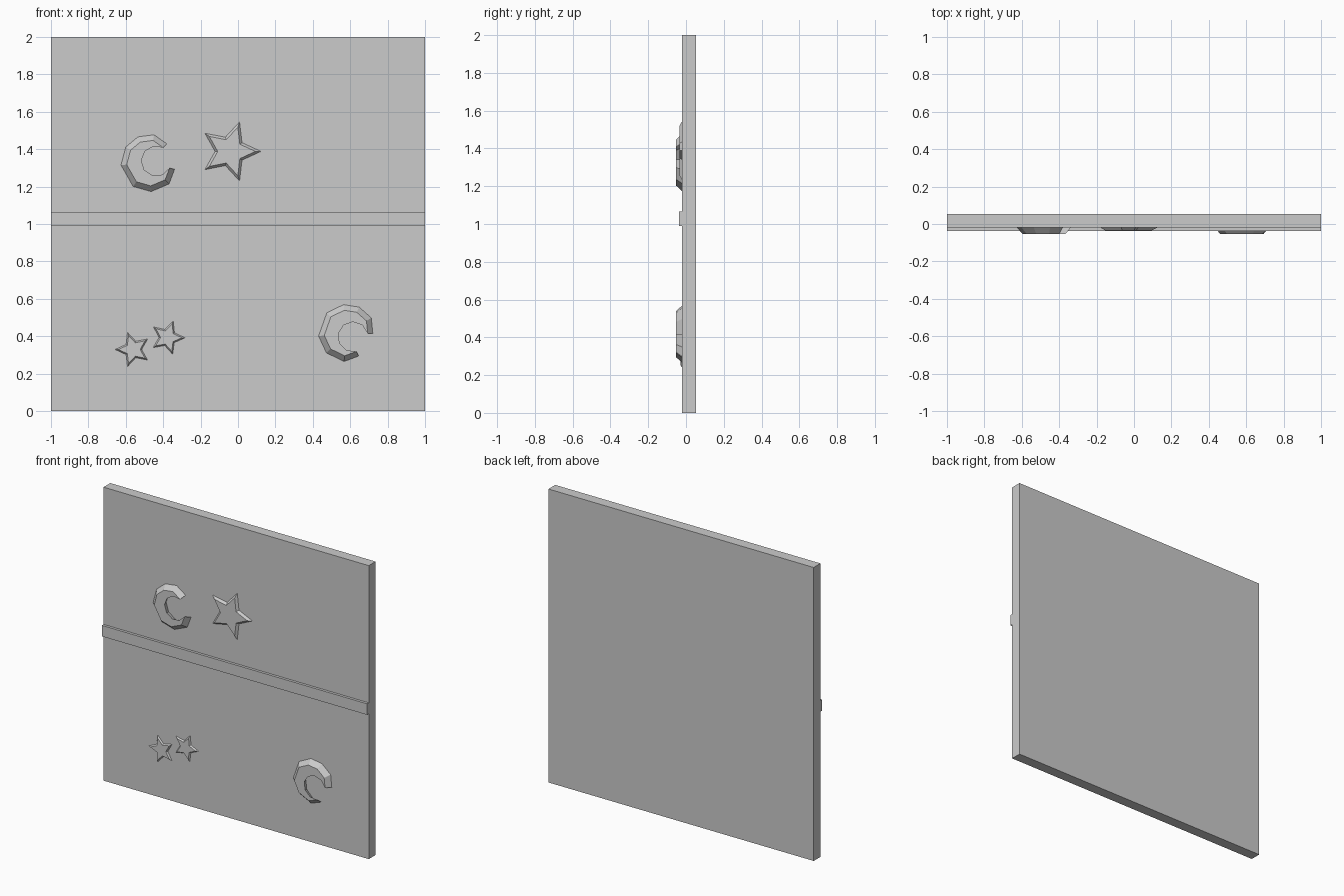
import bpy, bmesh
from math import cos, sin, radians, pi

if "Cube" in bpy.data.objects:
    bpy.data.objects.remove(bpy.data.objects["Cube"])

WALL_FRONT, WALL_BACK = -0.02, 0.053


def finish(name, bm):
    bmesh.ops.recalc_face_normals(bm, faces=bm.faces)
    me = bpy.data.meshes.new(name)
    bm.to_mesh(me)
    bm.free()
    ob = bpy.data.objects.new(name, me)
    bpy.context.collection.objects.link(ob)
    return ob


def box(name, x, y, z):
    bm = bmesh.new()
    for v in bmesh.ops.create_cube(bm, size=1)["verts"]:
        v.co = [a + (c + 0.5) * (b - a) for c, (a, b) in zip(v.co, (x, y, z))]
    return finish(name, bm)


def relief(name, profile, x, z, angle, front, taper):
    """Raised ornament: the outline tapers from the wall to its front face."""
    bm = bmesh.new()
    ca, sa = cos(radians(angle)), sin(radians(angle))
    rings = []
    for y, s in ((WALL_FRONT, 1), (front, taper)):
        rings.append([bm.verts.new((x + s * (u * ca - v * sa), y, z + s * (u * sa + v * ca)))
                      for u, v in profile])
    n = len(profile)
    for i in range(n):
        j = (i + 1) % n
        bm.faces.new((rings[0][i], rings[0][j], rings[1][j], rings[1][i]))
    for r in rings:
        bm.faces.new(r)
    return finish(name, bm)


def star_profile(r, ratio=0.48):
    return [((r if i % 2 == 0 else r * ratio) * cos(i * pi / 5),
             (r if i % 2 == 0 else r * ratio) * sin(i * pi / 5)) for i in range(10)]


def moon_profile():
    # Outer arc, opening towards +u
    angles = (31, 64, 97, 129, 167, 218, 256, 296, 329)
    pts = []
    for i, a in enumerate(angles):
        r = 0.138 if i in (0, 8) else 0.153
        pts.append((r * cos(radians(a)), r * sin(radians(a))))
    # Inner arc, shifted towards the opening
    for i in range(1, 7):
        a = radians(315 - 270 * i / 7)
        pts.append((0.047 + 0.1 * cos(a), 0.1 * sin(a)))
    return pts


# Wall panel and horizontal rail
box("wall_panel", (-1, 1), (WALL_FRONT, WALL_BACK), (0, 2))
box("wall_rail", (-1, 1), (-0.038, WALL_FRONT), (0.99, 1.065))

# Crescent moons
relief("upper_moon", moon_profile(), -0.473, 1.326, 17, -0.053, 0.8)
relief("lower_moon", moon_profile(), 0.583, 0.417, -32, -0.053, 0.8)

# Stars
relief("large_star", star_profile(0.166), -0.043, 1.388, 0, -0.035, 0.82)
relief("small_star_left", star_profile(0.096), -0.561, 0.329, 180, -0.03, 0.82)
relief("small_star_right", star_profile(0.094), -0.377, 0.393, -1, -0.03, 0.82)
